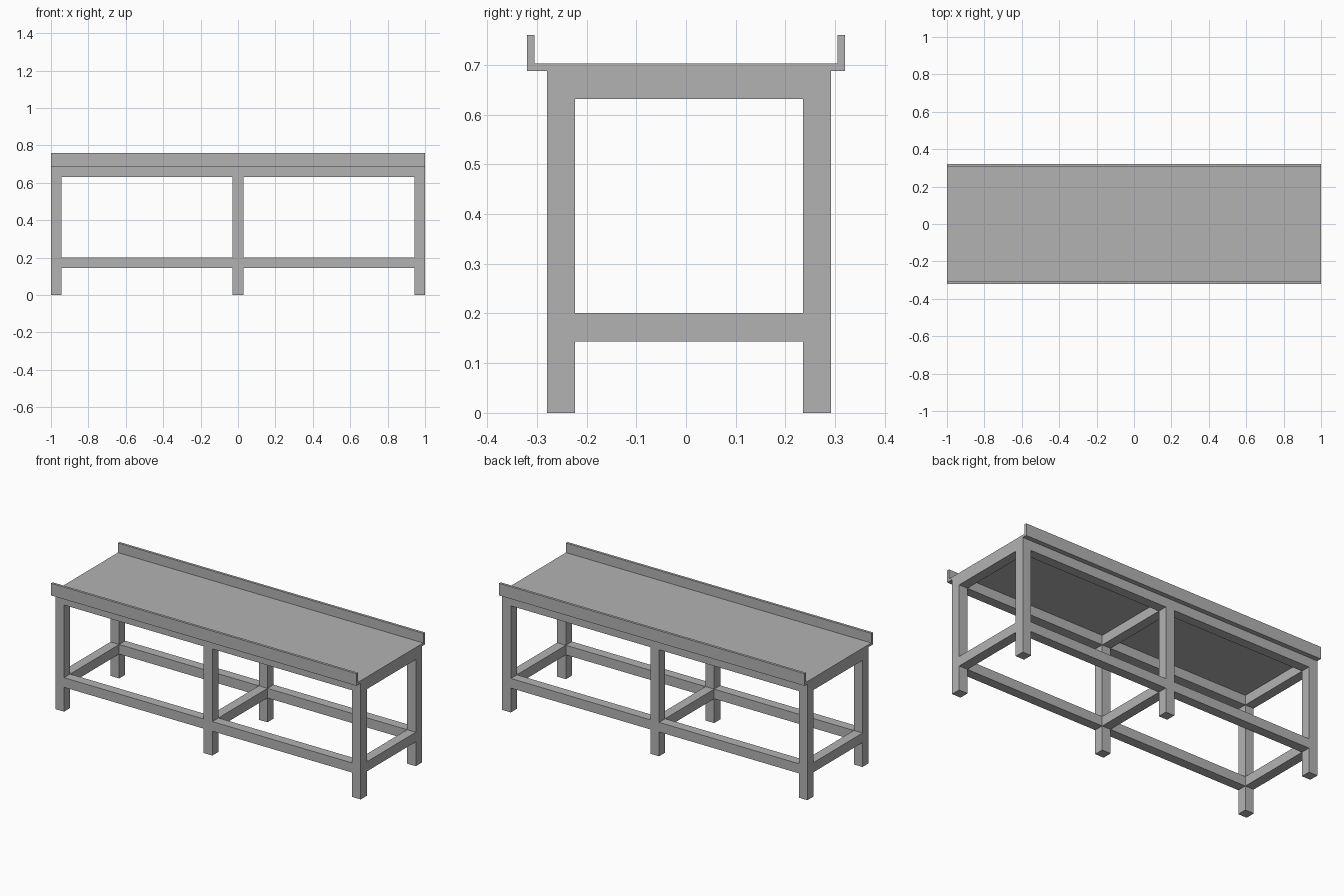
import bpy
import bmesh

cube = bpy.data.objects.get("Cube")
if cube:
    bpy.data.objects.remove(cube, do_unlink=True)

steel = bpy.data.materials.new("grey_steel")
steel.use_nodes = True
GREY = (0.45, 0.45, 0.45, 1)
steel.diffuse_color = GREY
steel.node_tree.nodes["Principled BSDF"].inputs["Base Color"].default_value = GREY


def finish(name, bm):
    bmesh.ops.recalc_face_normals(bm, faces=bm.faces)
    mesh = bpy.data.meshes.new(name)
    bm.to_mesh(mesh)
    bm.free()
    mesh.materials.append(steel)
    bpy.context.collection.objects.link(bpy.data.objects.new(name, mesh))


def box(name, x, y, z):
    """Box from (min, max) ranges on each axis."""
    bm = bmesh.new()
    bmesh.ops.create_cube(bm, size=1)
    for v in bm.verts:
        v.co = [r[0] if c < 0 else r[1] for c, r in zip(v.co, (x, y, z))]
    finish(name, bm)


TUBE = 0.057
FRAME_TOP = 0.688
columns = {"right": (-1, -1 + TUBE), "middle": (-TUBE / 2, TUBE / 2), "left": (1 - TUBE, 1)}
rows = {"front": (-0.28, -0.28 + TUBE), "back": (0.292 - TUBE, 0.292)}
levels = {"lower": (0.144, 0.144 + TUBE), "upper": (FRAME_TOP - TUBE, FRAME_TOP)}

# Legs
for side, x in columns.items():
    for row, y in rows.items():
        box(f"{row}_{side}_leg", x, y, (0, FRAME_TOP))

# Rails between the legs
for level, z in levels.items():
    for side, x in columns.items():
        box(f"{level}_{side}_cross_rail", x, (rows["front"][1], rows["back"][0]), z)
    for row, y in rows.items():
        for a, b in (("right", "middle"), ("middle", "left")):
            box(f"{level}_{row}_{b if a == 'middle' else a}_rail",
                (columns[a][1], columns[b][0]), y, z)

# Folded sheet top with an upturned lip along the front and back
W, T, LIP = 0.32, 0.015, 0.76
half = [(W, FRAME_TOP), (W, LIP), (W - T, LIP), (W - T, FRAME_TOP + T)]
profile = half + [(-y, z) for y, z in reversed(half)]
bm = bmesh.new()
face = bm.faces.new([bm.verts.new((-1, y, z)) for y, z in profile])
ext = bmesh.ops.extrude_face_region(bm, geom=[face], use_keep_orig=True)
bmesh.ops.translate(bm, vec=(2, 0, 0), verts=[g for g in ext["geom"] if isinstance(g, bmesh.types.BMVert)])
finish("tray_top", bm)
